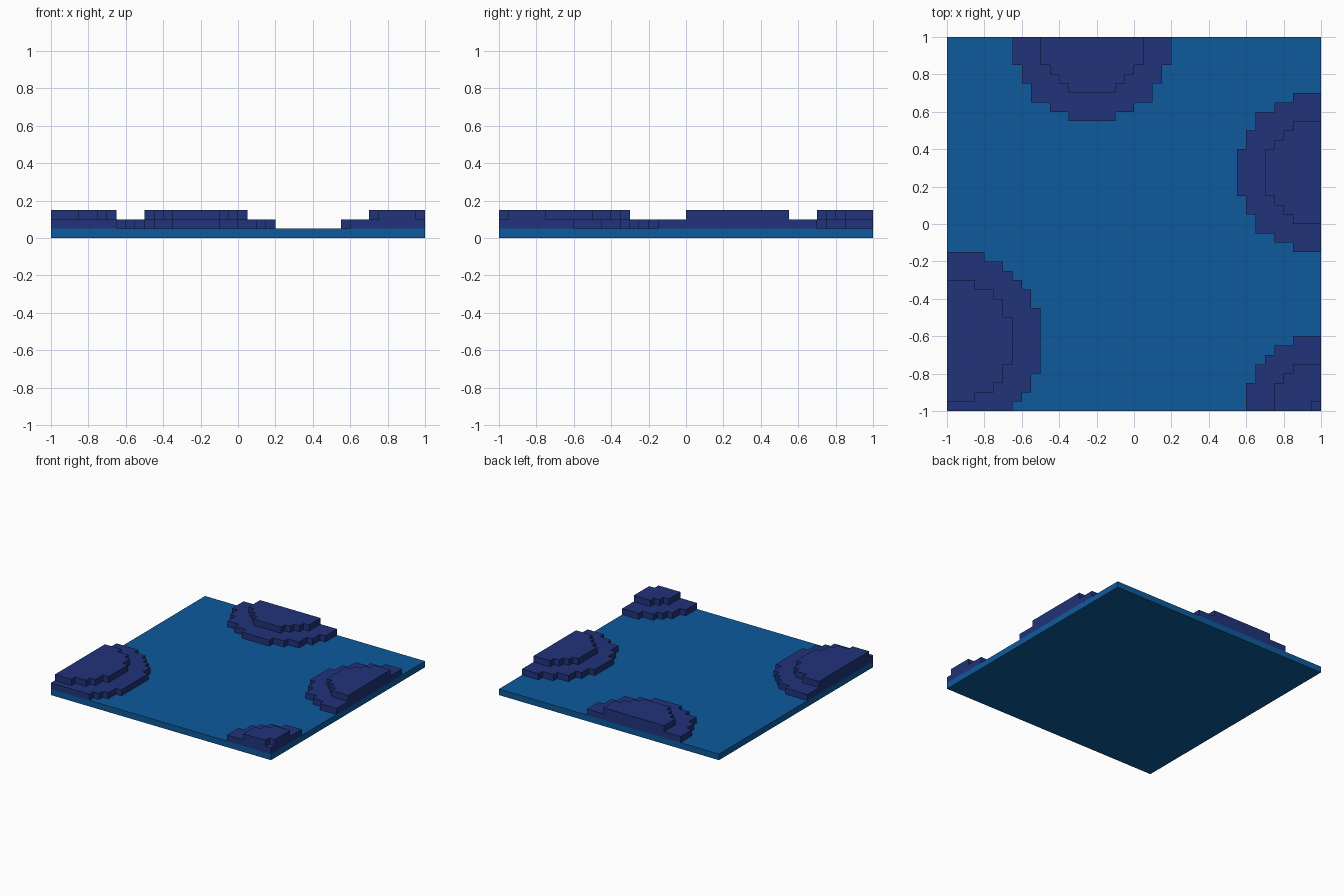
import bpy, bmesh

if "Cube" in bpy.data.objects:
    bpy.data.objects.remove(bpy.data.objects["Cube"])

STEP = 0.05


def material(name, color):
    m = bpy.data.materials.new(name)
    m.diffuse_color = (*color, 1.0)
    m.use_nodes = True
    m.node_tree.nodes["Principled BSDF"].inputs["Base Color"].default_value = m.diffuse_color
    return m


BLUE = material("water blue", (0.004, 0.102, 0.335))
NAVY = material("deep navy", (0.015, 0.033, 0.195))


def prism(name, outline, z0, z1, mat, keep_bottom=False):
    """Extrude a flat outline upwards; hidden bottoms are left open."""
    bm = bmesh.new()
    bottom = bm.faces.new([bm.verts.new((x, y, z0)) for x, y in outline])
    top = bmesh.ops.extrude_face_region(bm, geom=[bottom], use_keep_orig=True)["geom"]
    for v in [g for g in top if isinstance(g, bmesh.types.BMVert)]:
        v.co.z = z1
    bmesh.ops.recalc_face_normals(bm, faces=bm.faces[:])
    if not keep_bottom:
        bmesh.ops.delete(bm, geom=[bottom], context='FACES_ONLY')
    me = bpy.data.meshes.new(name)
    bm.to_mesh(me)
    bm.free()
    me.materials.append(mat)
    ob = bpy.data.objects.new(name, me)
    bpy.context.collection.objects.link(ob)


def stepped_outline(steps, edge, centre):
    """Blocky half disc on a tile edge; steps = (depth from edge, half width)."""
    side, d0 = [], 0.0
    for d, w in steps:
        side += [(d0, w), (d, w)]
        d0 = d
    side += [(d, -w) for d, w in reversed(side)]
    pts = []
    for d, w in side:
        c = max(-1.0, min(1.0, centre + w))
        p = {"right": (1 - d, c), "left": (d - 1, c), "back": (c, 1 - d)}[edge]
        p = (round(p[0], 3), round(p[1], 3))
        if not pts or p != pts[-1]:
            pts.append(p)
    return pts


# Flat square tile
prism("base_tile", [(-1, -1), (1, -1), (1, 1), (-1, 1)], 0, STEP, BLUE, True)

# Two-tier mounds: (name, edge, centre, lower steps, upper steps)
MID_LOW = [(.15, .425), (.25, .375), (.35, .325), (.40, .225), (.45, .125)]
MID_TOP = [(.15, .275), (.20, .225), (.25, .175), (.30, .125)]
BIG_LOW = [(.20, .475), (.30, .425), (.35, .375), (.40, .325), (.45, .275), (.50, .175)]
BIG_TOP = [(.15, .325), (.25, .275), (.30, .225), (.35, .125)]
CORNER_LOW = [(.15, .40), (.25, .35), (.30, .30), (.35, .25), (.40, .15)]
CORNER_TOP = [(.15, .25), (.20, .20), (.25, .15)]

for name, edge, centre, low, top in (
        ("back_mound", "back", -0.225, MID_LOW, MID_TOP),
        ("right_mound", "right", 0.275, MID_LOW, MID_TOP),
        ("left_mound", "left", -0.625, BIG_LOW, BIG_TOP),
        ("corner_mound", "right", -1.0, CORNER_LOW, CORNER_TOP)):
    prism(name + "_lower", stepped_outline(low, edge, centre), STEP, 2 * STEP, NAVY)
    upper = stepped_outline(top, edge, centre)
    if name == "corner_mound":
        # Small notch at the very corner of the upper tier
        upper[-1:] = [(.95, -1), (.95, -.95), (1, -.95)]
    prism(name + "_upper", upper, 2 * STEP, 3 * STEP, NAVY)
